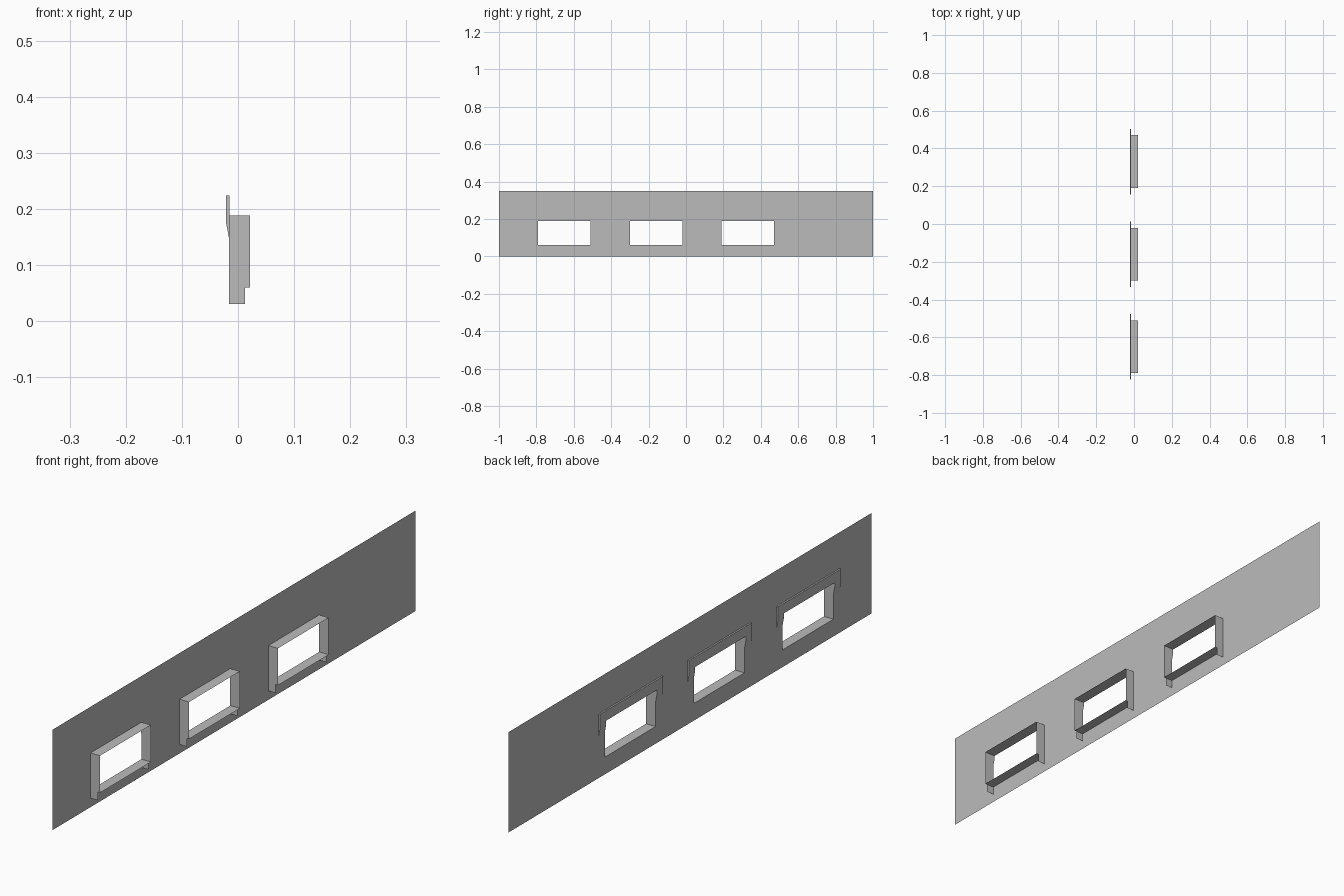
import bpy
import bmesh

if "Cube" in bpy.data.objects:
    bpy.data.objects.remove(bpy.data.objects["Cube"], do_unlink=True)

WALL_X, OUT_X, IN_X, LEG_X = -0.0155, -0.021, 0.021, 0.0125
FOOT, SILL, HEAD, TOP, WALL_TOP = 0.031, 0.06, 0.189, 0.224, 0.35
TAPER_LOW, TAPER_HIGH = 0.148, 0.174
HALF, OUTER = 0.14, 0.174
CENTRES = (-0.65, -0.16, 0.33)

grey = bpy.data.materials.new("plain grey")
grey.use_nodes = True
GREY = (0.5, 0.5, 0.5, 1)
grey.diffuse_color = GREY
grey.node_tree.nodes["Principled BSDF"].inputs["Base Color"].default_value = GREY


def finish(name, bm):
    mesh = bpy.data.meshes.new(name)
    bm.to_mesh(mesh)
    bm.free()
    mesh.materials.append(grey)
    obj = bpy.data.objects.new(name, mesh)
    bpy.context.collection.objects.link(obj)
    return obj


def sheet(ys, zs, depth, is_open):
    """Grid of faces across y and z, leaving out the open cells."""
    bm = bmesh.new()
    grid = [[bm.verts.new((depth(z), y, z)) for z in zs] for y in ys]
    for i in range(len(ys) - 1):
        for j in range(len(zs) - 1):
            if not is_open((ys[i] + ys[i + 1]) / 2, (zs[j] + zs[j + 1]) / 2):
                bm.faces.new((grid[i][j], grid[i + 1][j],
                              grid[i + 1][j + 1], grid[i][j + 1]))
    bmesh.ops.delete(bm, geom=[v for v in bm.verts if not v.link_faces],
                     context='VERTS')
    return bm


# Thin wall with three window openings
cuts = sorted([-1, 1] + [c + s * HALF for c in CENTRES for s in (-1, 1)])
wall = sheet(cuts, [0, SILL, HEAD, WALL_TOP], lambda z: WALL_X,
             lambda y, z: SILL < z < HEAD and any(abs(y - c) < HALF for c in CENTRES))
finish("wall", wall)


# Raised surround: thin legs that swell towards a thicker head
def surround_depth(z):
    t = min(max((z - TAPER_LOW) / (TAPER_HIGH - TAPER_LOW), 0), 1)
    thin = WALL_X - 0.0005
    return thin + (OUT_X - thin) * t


def make_surround(centre):
    bm = sheet([centre + d for d in (-OUTER, -HALF, HALF, OUTER)],
               [FOOT, TAPER_LOW, TAPER_HIGH, HEAD, TOP], surround_depth,
               lambda y, z: abs(y - centre) < HALF and z < HEAD)
    rim = [e for e in bm.edges if e.is_boundary]
    made = bmesh.ops.extrude_edge_only(bm, edges=rim)["geom"]
    for v in made:
        if isinstance(v, bmesh.types.BMVert):
            v.co.x = WALL_X
    bmesh.ops.recalc_face_normals(bm, faces=bm.faces)
    finish("window_surround", bm)


# Window lining: stepped jambs with feet, plus sill and head panels
def make_lining(centre):
    bm = bmesh.new()
    profile = [(WALL_X, FOOT), (LEG_X, FOOT), (LEG_X, SILL),
               (IN_X, SILL), (IN_X, HEAD), (WALL_X, HEAD)]
    for side in (-HALF, HALF):
        bm.faces.new([bm.verts.new((x, centre + side, z)) for x, z in profile])
    for z in (SILL, HEAD):
        corners = ((WALL_X, -HALF), (IN_X, -HALF), (IN_X, HALF), (WALL_X, HALF))
        bm.faces.new([bm.verts.new((x, centre + y, z)) for x, y in corners])
    finish("window_lining", bm)


for c in CENTRES:
    make_surround(c)
    make_lining(c)
